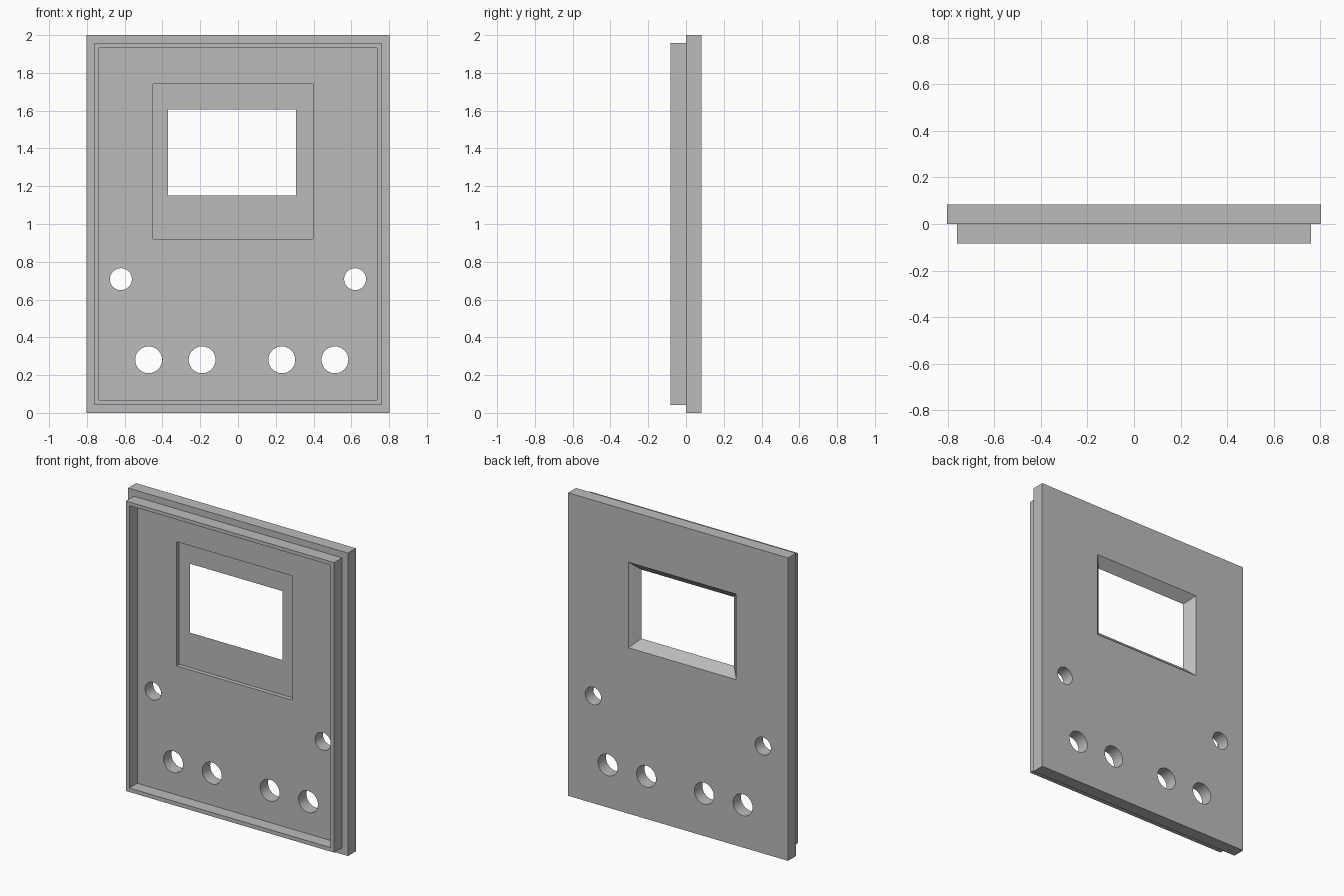
import bpy
import bmesh
import math
from mathutils import Matrix, Vector

cube = bpy.data.objects.get("Cube")
if cube:
    bpy.data.objects.remove(cube, do_unlink=True)

GREY = (0.5, 0.5, 0.5, 1.0)
THICK = 0.083      # depth of the panel and of the lip
RECESS = 0.028     # depth of the display pocket
EPS = 0.01         # overshoot of cutters

mat = bpy.data.materials.new("plain grey")
mat.use_nodes = True
mat.diffuse_color = GREY
mat.node_tree.nodes["Principled BSDF"].inputs["Base Color"].default_value = GREY


def add_object(name, bm):
    bmesh.ops.recalc_face_normals(bm, faces=bm.faces)
    mesh = bpy.data.meshes.new(name)
    bm.to_mesh(mesh)
    bm.free()
    mesh.materials.append(mat)
    obj = bpy.data.objects.new(name, mesh)
    bpy.context.collection.objects.link(obj)
    return obj


def block(name, x0, x1, z0, z1, y0, y1, flare=0.0):
    """Box between the limits; its back end grows by flare on every side."""
    bm = bmesh.new()
    bmesh.ops.create_cube(bm, size=1)
    centre = Vector(((x0 + x1) / 2, (y0 + y1) / 2, (z0 + z1) / 2))
    for v in bm.verts:
        grow = 2 * flare if v.co.y > 0 else 0
        size = Vector((x1 - x0 + grow, y1 - y0, z1 - z0 + grow))
        v.co = centre + v.co * size
    return add_object(name, bm)


def rod(name, x, z, radius):
    """Cylinder running front to back."""
    bm = bmesh.new()
    place = Matrix.Translation((x, THICK / 2, z)) @ Matrix.Rotation(math.pi / 2, 4, "X")
    bmesh.ops.create_cone(bm, cap_ends=True, segments=48, radius1=radius,
                          radius2=radius, depth=THICK + 2 * EPS, matrix=place)
    return add_object(name, bm)


def cut(obj, cutter):
    mod = obj.modifiers.new("cut", "BOOLEAN")
    mod.operation = "DIFFERENCE"
    mod.solver = "EXACT"
    mod.object = cutter
    bpy.context.view_layer.objects.active = obj
    bpy.ops.object.modifier_apply(modifier=mod.name)
    bpy.data.objects.remove(cutter, do_unlink=True)


# Main panel
panel = block("panel", -0.803, 0.803, 0, 2, 0, THICK)

# Shallow display pocket on the front
cut(panel, block("pocket_cutter", -0.45, 0.397, 0.92, 1.74, -EPS, RECESS))

# Window opening, bevelled outwards to the back at 45 degrees
cut(panel, block("window_cutter", -0.37 + EPS, 0.306 - EPS, 1.15 + EPS, 1.605 - EPS,
                 RECESS - EPS, THICK + EPS, flare=THICK - RECESS + 2 * EPS))

# Screw holes and button holes
for x in (-0.62, 0.62):
    cut(panel, rod("screw_hole_cutter", x, 0.708, 0.058))
for x in (-0.473, -0.19, 0.232, 0.513):
    cut(panel, rod("button_hole_cutter", x, 0.281, 0.071))

# Raised lip around the front
lip = block("lip", -0.76, 0.76, 0.043, 1.957, -THICK, 0)
cut(lip, block("lip_cutter", -0.735, 0.735, 0.069, 1.933, -THICK - EPS, EPS))

# Smooth hole walls, sharp edges elsewhere
bpy.ops.object.select_all(action="DESELECT")
for obj in (panel, lip):
    obj.select_set(True)
bpy.context.view_layer.objects.active = panel
bpy.ops.object.shade_smooth_by_angle(angle=math.radians(30))
